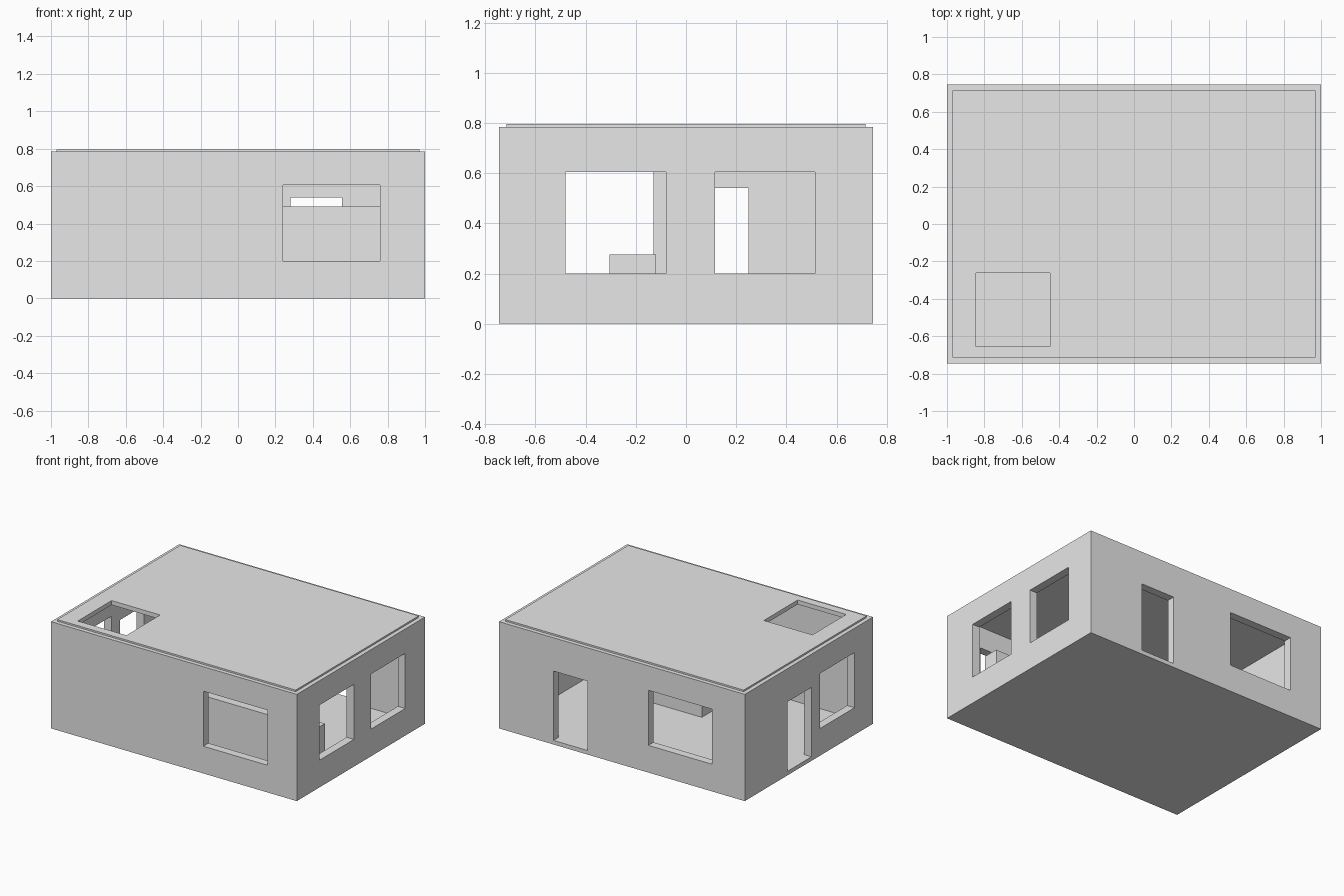
import bpy

cube = bpy.data.objects.get("Cube")
if cube:
    bpy.data.objects.remove(cube, do_unlink=True)

# Single plain grey material
grey = bpy.data.materials.new("plain_grey")
grey.use_nodes = True
colour = (0.8, 0.8, 0.8, 1)
grey.diffuse_color = colour
grey.node_tree.nodes["Principled BSDF"].inputs["Base Color"].default_value = colour


def box(name, xs, ys, zs):
    """Axis-aligned box from its ranges along x, y and z."""
    spans = (xs, ys, zs)
    bpy.ops.mesh.primitive_cube_add(size=1, location=[sum(s) / 2 for s in spans])
    obj = bpy.context.object
    obj.name = name
    obj.scale = [s[1] - s[0] for s in spans]
    bpy.ops.object.transform_apply(location=False, rotation=False, scale=True)
    obj.data.materials.append(grey)
    return obj


def cut(target, *spans):
    """Cut a box-shaped opening and discard the cutter."""
    cutter = box("cutter", *spans)
    cutter.hide_render = True
    mod = target.modifiers.new("opening", 'BOOLEAN')
    mod.operation = 'DIFFERENCE'
    mod.solver = 'EXACT'
    mod.object = cutter
    bpy.context.view_layer.objects.active = target
    bpy.ops.object.modifier_apply(modifier=mod.name)
    bpy.data.objects.remove(cutter, do_unlink=True)


HX, HY, WALL, SLAB = 1.0, 0.745, 0.06, 0.03
IX, IY = HX - WALL, HY - WALL
WINDOW, DOOR = (0.2, 0.605), (SLAB, 0.54)
FRONT, BACK = (-HY - 0.1, -IY + 0.02), (IY - 0.02, HY + 0.1)
RIGHT, LEFT = (-HX - 0.1, -IX + 0.02), (IX - 0.02, HX + 0.1)

# Outer walls with windows and doors
walls = box("walls", (-HX, HX), (-HY, HY), (0, 0.785))
cut(walls, (-IX, IX), (-IY, IY), (-0.1, 0.9))
cut(walls, (0.24, 0.76), FRONT, WINDOW)
cut(walls, (-0.735, -0.215), BACK, WINDOW)
cut(walls, (0.28, 0.557), BACK, DOOR)
cut(walls, LEFT, (-0.48, -0.08), WINDOW)
cut(walls, LEFT, (0.115, 0.515), WINDOW)
cut(walls, RIGHT, (-0.53, -0.13), WINDOW)
cut(walls, RIGHT, (-0.03, 0.25), DOOR)

# Floor and roof slabs, the roof with a skylight
box("floor", (-IX, IX), (-IY, IY), (0, SLAB))
roof = box("roof", (-HX + 0.03, HX - 0.03), (-HY + 0.03, HY - 0.03), (0.765, 0.797))
cut(roof, (-0.845, -0.45), (-0.655, -0.262), (0.6, 0.9))

# Furniture blocks inside
box("tall_counter", (-0.045, 0.79), (-0.6, -0.485), (SLAB, 0.49))
box("low_counter", (-0.045, 0.79), (-0.305, -0.12), (SLAB, 0.275))
